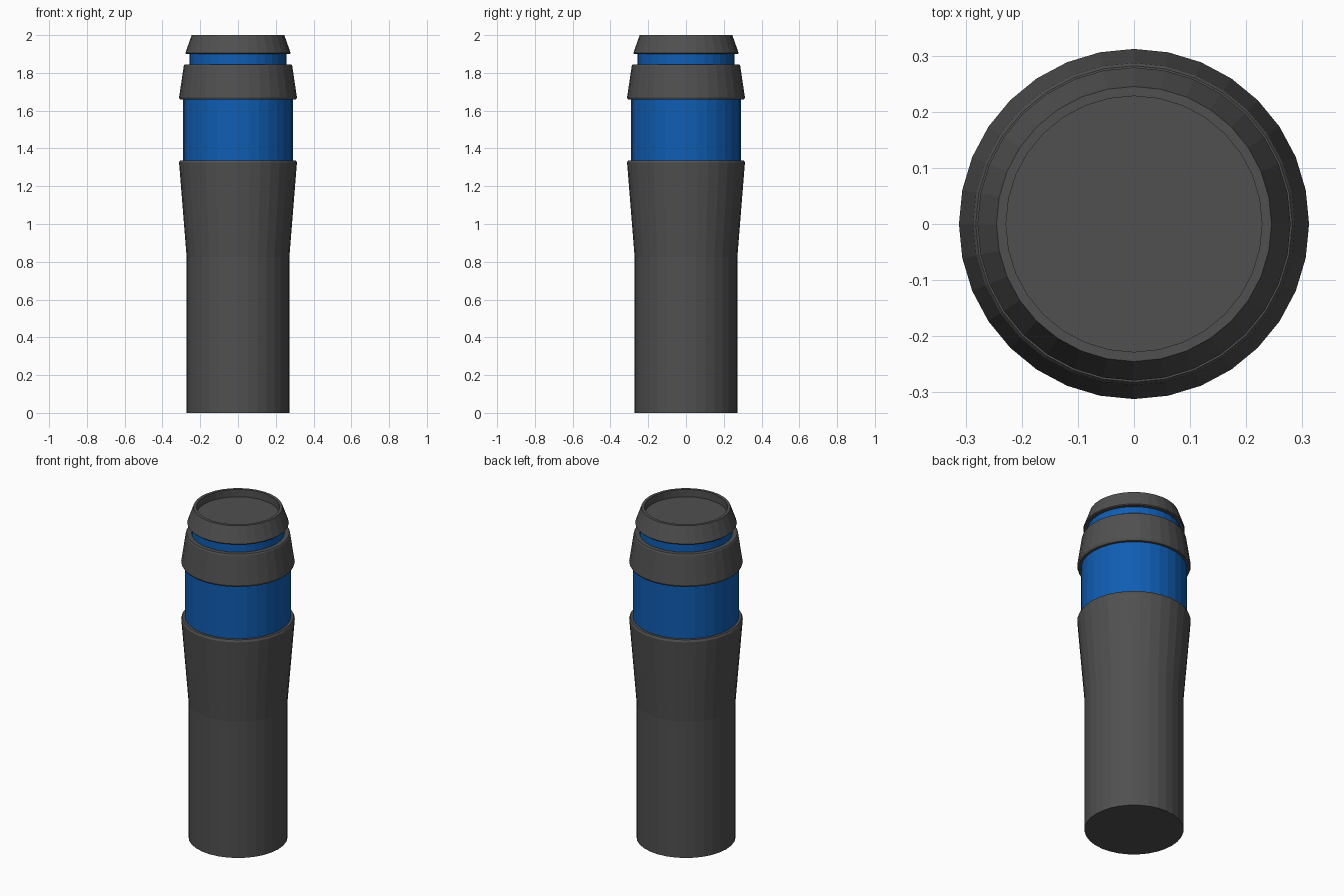
import bpy, bmesh, math

if "Cube" in bpy.data.objects:
    bpy.data.objects.remove(bpy.data.objects["Cube"])

SIDES = 32


def material(name, color):
    mat = bpy.data.materials.new(name)
    mat.diffuse_color = color
    mat.use_nodes = True
    mat.node_tree.nodes["Principled BSDF"].inputs["Base Color"].default_value = mat.diffuse_color
    return mat


GREY = material("dark_grey", (0.08, 0.08, 0.08, 1))
BLUE = material("blue", (0.005, 0.11, 0.45, 1))


def lathe(name, profile, mat):
    """Closed solid of revolution from (radius, z) points, bottom to top."""
    bm = bmesh.new()
    rings = []
    for r, z in profile:
        rings.append([bm.verts.new((r * math.cos(2 * math.pi * i / SIDES),
                                    r * math.sin(2 * math.pi * i / SIDES), z))
                      for i in range(SIDES)])
    for low, high in zip(rings, rings[1:]):
        for i in range(SIDES):
            j = (i + 1) % SIDES
            bm.faces.new((low[i], low[j], high[j], high[i]))
    bm.faces.new(rings[0][::-1])
    bm.faces.new(rings[-1])
    mesh = bpy.data.meshes.new(name)
    bm.to_mesh(mesh)
    bm.free()
    mesh.materials.append(mat)
    obj = bpy.data.objects.new(name, mesh)
    bpy.context.collection.objects.link(obj)
    return obj


# Straight handle flaring out to a lip
lathe("handle", [(0.272, 0), (0.272, 0.825), (0.312, 1.325), (0.306, 1.337)], GREY)

# Blue core, wide band and narrow neck
lathe("wide_band", [(0.291, 1.33), (0.291, 1.67)], BLUE)
lathe("neck_band", [(0.256, 1.84), (0.256, 1.91)], BLUE)

# Tapered collar between the blue bands
lathe("collar", [(0.306, 1.658), (0.312, 1.67), (0.287, 1.838), (0.282, 1.845)], GREY)

# Tapered cap with a shallow recess in the top
lathe("cap", [(0.275, 1.9), (0.279, 1.905), (0.245, 2.0), (0.228, 2.0), (0.228, 1.955)], GREY)
